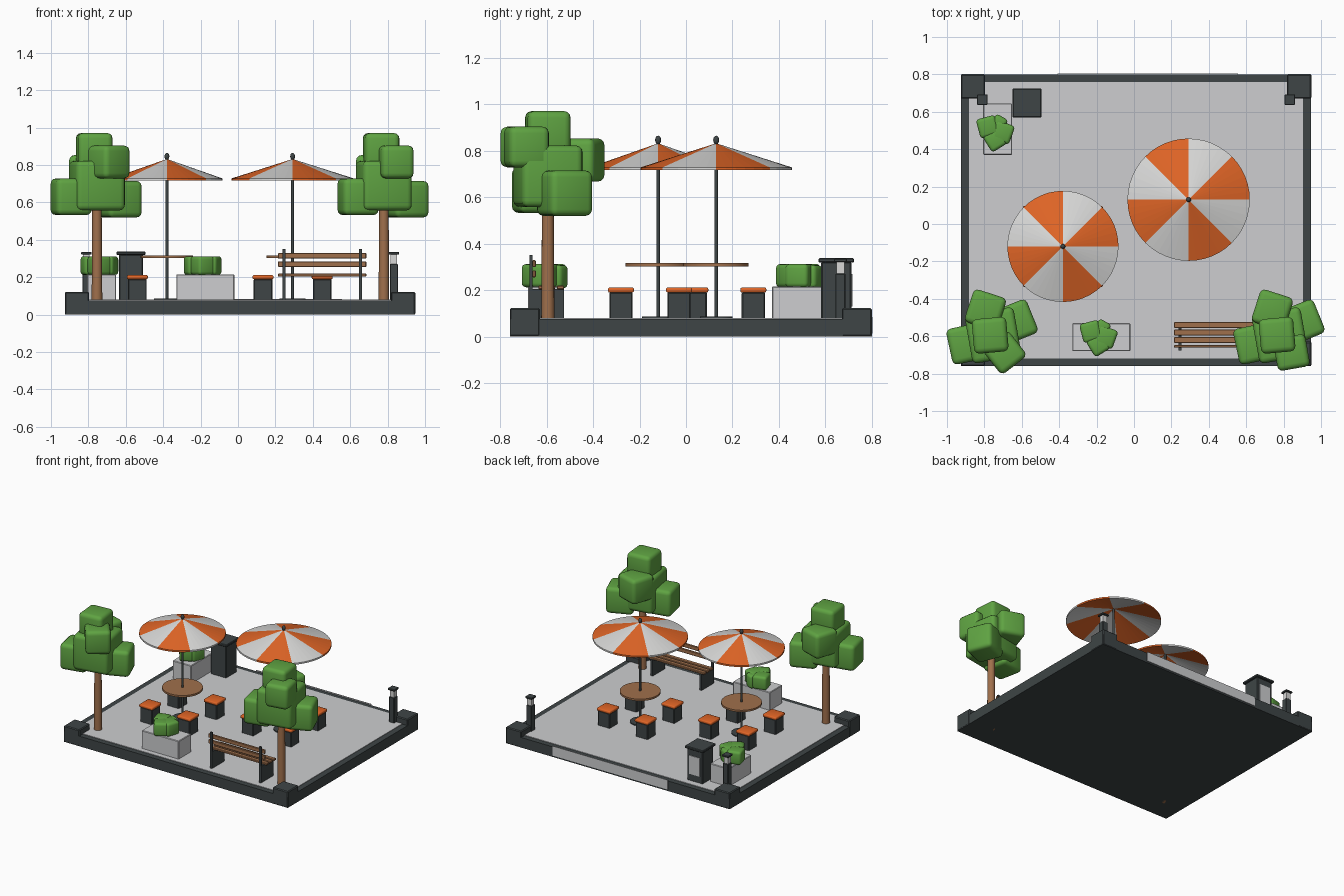
import bpy, bmesh, math
from mathutils import Matrix

if "Cube" in bpy.data.objects:
    bpy.data.objects.remove(bpy.data.objects["Cube"])


def mat(name, r, g, b):
    m = bpy.data.materials.new(name)
    lin = [((c / 255 + 0.055) / 1.055) ** 2.4 for c in (r, g, b)]
    m.diffuse_color = (*lin, 1)
    m.use_nodes = True
    m.node_tree.nodes["Principled BSDF"].inputs["Base Color"].default_value = m.diffuse_color
    return m


DARK = mat("charcoal", 62, 69, 70)
PAVE = mat("pale grey", 205, 206, 208)
WHITE = mat("off white", 216, 216, 215)
ORANGE = mat("orange", 224, 101, 38)
GREEN = mat("leaf green", 95, 163, 66)
WOOD = mat("wood brown", 160, 112, 76)


def finish(bm, name, mats, smooth=None):
    me = bpy.data.meshes.new(name)
    bmesh.ops.recalc_face_normals(bm, faces=bm.faces)
    bm.to_mesh(me)
    bm.free()
    for m in mats:
        me.materials.append(m)
    ob = bpy.data.objects.new(name, me)
    bpy.context.collection.objects.link(ob)
    if smooth:
        bpy.ops.object.select_all(action='DESELECT')
        ob.select_set(True)
        bpy.context.view_layer.objects.active = ob
        bpy.ops.object.shade_smooth_by_angle(angle=math.radians(smooth))
    return ob


def box(name, x0, x1, y0, y1, z0, z1, m, bevel=0.0, seg=1, rot=0, smooth=None):
    bm = bmesh.new()
    bmesh.ops.create_cube(bm, size=1)
    bmesh.ops.scale(bm, vec=(x1 - x0, y1 - y0, z1 - z0), verts=bm.verts)
    if bevel:
        bmesh.ops.bevel(bm, geom=bm.edges[:], offset=bevel, segments=seg,
                        profile=0.5, affect='EDGES')
    bm.transform(Matrix.Translation(((x0 + x1) / 2, (y0 + y1) / 2, (z0 + z1) / 2))
                 @ Matrix.Rotation(math.radians(rot), 4, 'Z'))
    return finish(bm, name, [m], smooth)


def cube_at(name, x, y, z, sx, sy, sz, m, **kw):
    return box(name, x - sx / 2, x + sx / 2, y - sy / 2, y + sy / 2,
               z - sz / 2, z + sz / 2, m, **kw)


def cyl(name, x, y, z0, z1, r0, r1, m, n=24):
    bm = bmesh.new()
    bmesh.ops.create_cone(bm, cap_ends=True, segments=n, radius1=r0, radius2=r1,
                          depth=z1 - z0)
    bmesh.ops.translate(bm, vec=(x, y, (z0 + z1) / 2), verts=bm.verts)
    return finish(bm, name, [m], 40)


# Ground slab, paving, corner blocks and back panel
X0, X1, Y0, Y1 = -0.925, 0.947, -0.758, 0.80
FLOOR = 0.08
box("base_slab", X0, X1, Y0, Y1, 0, 0.076, DARK)
box("paving", X0 + 0.043, X1 - 0.043, Y0 + 0.04, Y1 - 0.04, 0.05, FLOOR, PAVE)
C = 0.128
for cx in (X0, X1 - C):
    for cy in (Y0, Y1 - C):
        box("corner_block", cx - 0.001, cx + C + 0.001, cy - 0.001, cy + C + 0.001,
            0, 0.122, DARK, bevel=0.006)
box("back_panel", -0.41, 0.555, Y1 - 0.002, Y1 + 0.004, 0.012, 0.084, PAVE)

# Trees: tapered trunk with rounded leaf blocks (dx, dy, z, size, rotation)
LEAVES = [
    (0.00, 0.00, 0.690, 0.265, 10),
    (-0.015, 0.00, 0.878, 0.185, 5),
    (-0.138, -0.045, 0.630, 0.195, 12),
    (-0.04, 0.135, 0.760, 0.185, -18),
    (0.120, 0.072, 0.617, 0.195, 22),
    (0.062, -0.092, 0.816, 0.175, 38),
]
for tx, turn in ((-0.754, 0), (0.78, -28)):
    cyl("tree_trunk", tx, -0.595, 0, 0.60, 0.029, 0.025, WOOD, 16)
    for dx, dy, z, s, r in LEAVES:
        cube_at("tree_leaves", tx + dx, -0.595 + dy, z, s, s, s, GREEN,
                bevel=0.028, seg=3, rot=r + turn * (r > 30), smooth=50)


# Parasols with eight striped sectors, table and four stools each
def canopy(x, y, r):
    bm = bmesh.new()
    n = 48
    tip, inner = bm.verts.new((0, 0, 0.832)), bm.verts.new((0, 0, 0.818))
    rings = []
    for rad, z in ((r, 0.728), (r, 0.716), (r * 0.985, 0.716)):
        rings.append([bm.verts.new((rad * math.cos(math.tau * i / n),
                                    rad * math.sin(math.tau * i / n), z))
                      for i in range(n)])
    for i in range(n):
        j = (i + 1) % n
        a, b, c = rings
        for vs in ((tip, a[i], a[j]), (a[i], b[i], b[j], a[j]),
                   (b[i], c[i], c[j], b[j]), (c[i], inner, c[j])):
            bm.faces.new(vs).material_index = (i * 8 // n) % 2
    bmesh.ops.translate(bm, vec=(x, y, 0), verts=bm.verts)
    finish(bm, "parasol_canopy", [ORANGE, WHITE])


for px, py, pr in ((-0.38, -0.12, 0.297), (0.292, 0.13, 0.327)):
    canopy(px, py, pr)
    cyl("parasol_pole", px, py, FLOOR, 0.84, 0.008, 0.008, DARK, 12)
    cyl("parasol_foot", px, py, FLOOR - 0.01, 0.087, 0.07, 0.07, DARK, 32)
    bm = bmesh.new()
    bmesh.ops.create_uvsphere(bm, u_segments=12, v_segments=8, radius=0.013)
    bm.transform(Matrix.Translation((px, py, 0.846)) @ Matrix.Diagonal((1, 1, 1.45, 1)))
    finish(bm, "parasol_finial", [DARK], 60)
    cyl("table_top", px, py, 0.302, 0.316, 0.14, 0.14, WOOD, 32)
    for sx in (-1, 1):
        for sy in (-1, 1):
            x, y = px + sx * 0.158, py + sy * 0.16
            cube_at("stool_body", x, y, 0.133, 0.10, 0.10, 0.116, DARK, bevel=0.005)
            cube_at("stool_cushion", x, y, 0.2, 0.112, 0.112, 0.022, ORANGE,
                    bevel=0.007, seg=2, smooth=50)

# Planters with small bushes
box("front_planter", -0.33, -0.02, -0.68, -0.53, 0.07, 0.215, PAVE, bevel=0.004)
box("back_planter", -0.807, -0.652, 0.37, 0.645, 0.07, 0.215, PAVE, bevel=0.004)
for bx, by in ((-0.19, -0.605), (-0.742, 0.49)):
    for dx, dy, z, s, r in ((-0.04, 0.03, 0.262, 0.105, 15), (0.04, 0.0, 0.262, 0.105, -20),
                            (0.0, -0.04, 0.262, 0.10, 32), (0.02, 0.05, 0.258, 0.075, -30)):
        cube_at("bush_leaves", bx + dx, by + dy, z, s, s, 0.10, GREEN,
                bevel=0.018, seg=3, rot=r, smooth=50)

# Bench with its backrest towards the front edge
for x in (0.246, 0.655):
    cube_at("bench_leg", x, -0.597, 0.14, 0.018, 0.145, 0.13, DARK)
    cube_at("bench_back_post", x, -0.668, 0.213, 0.016, 0.014, 0.276, DARK)
for y in (-0.54, -0.58, -0.62):
    cube_at("bench_seat_slat", 0.45, y, 0.211, 0.472, 0.031, 0.016, WOOD, bevel=0.003)
for z in (0.27, 0.314):
    cube_at("bench_back_slat", 0.45, -0.654, z, 0.472, 0.014, 0.03, WOOD, bevel=0.003)

# Litter bin with pale panel on the back side
cube_at("bin_body", -0.572, 0.647, 0.198, 0.13, 0.13, 0.245, DARK, bevel=0.005)
cube_at("bin_lid", -0.572, 0.647, 0.328, 0.154, 0.154, 0.018, DARK, bevel=0.004)
cube_at("bin_panel", -0.572, 0.713, 0.20, 0.088, 0.006, 0.14, PAVE)

# Bollard lamps beside the back corners
for x in (-0.811, 0.833):
    cube_at("lamp_post", x, 0.665, 0.173, 0.043, 0.043, 0.195, DARK, bevel=0.003)
    cube_at("lamp_glass", x, 0.665, 0.295, 0.034, 0.034, 0.055, WHITE)
    cube_at("lamp_cap", x, 0.665, 0.328, 0.056, 0.056, 0.014, DARK, bevel=0.003)
